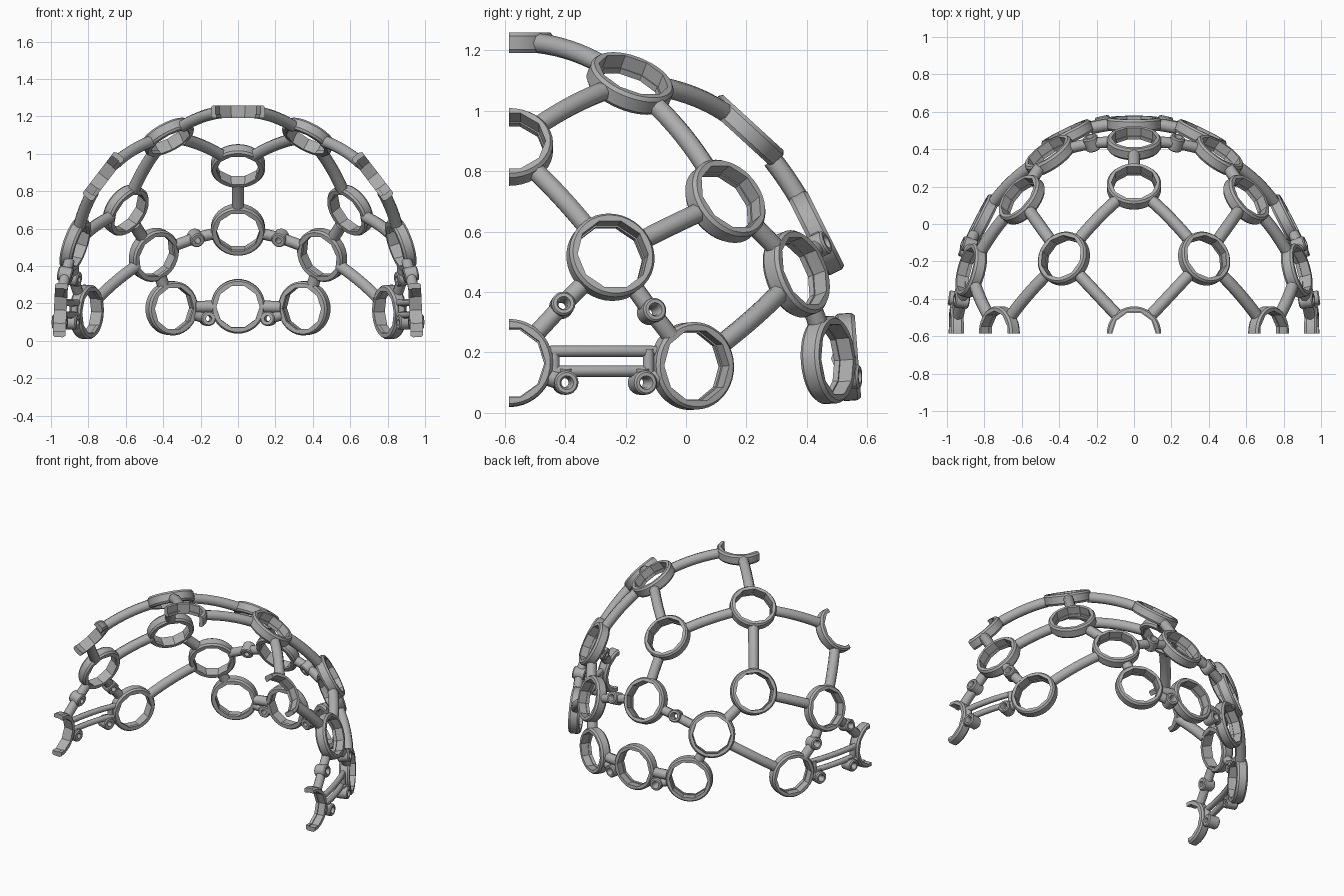
import bpy, bmesh
from math import pi, cos, sin
from mathutils import Vector, Matrix

cube = bpy.data.objects.get("Cube")
if cube:
    bpy.data.objects.remove(cube)

grey = bpy.data.materials.new("mid grey plastic")
grey.use_nodes = True
GREY = (0.42, 0.42, 0.42, 1)
grey.diffuse_color = GREY
grey.node_tree.nodes["Principled BSDF"].inputs["Base Color"].default_value = GREY

# Dome that the whole frame follows
CENTRE = Vector((0, -0.585, 0.1))
RADII = Vector((0.95, 1.145, 1.13))
CUT_Y = -0.585


def to_unit(p):
    q = Vector(p) - CENTRE
    return Vector([q[i] / RADII[i] for i in range(3)])


def from_unit(u):
    return CENTRE + Vector([u[i] * RADII[i] for i in range(3)])


def dome_frame(p):
    """Rotation with local z along the outward normal and local y upward."""
    u = to_unit(p)
    n = Vector([u[i] / RADII[i] for i in range(3)]).normalized()
    up = Vector((0, 0, 1)) if abs(n.z) < 0.95 else Vector((0, 1, 0))
    x = up.cross(n).normalized()
    rot = Matrix((x, n.cross(x), n)).transposed().to_4x4()
    return Matrix.Translation(Vector(p)) @ rot


def lathe(name, p, profile, steps):
    """Closed ring; profile entries are (radius, height, ten_sided)."""
    bm = bmesh.new()
    rows = []
    sector = pi / 5
    for s in range(steps):
        a = 2 * pi * s / steps
        row = []
        for r, h, faceted in profile:
            if faceted:
                r *= cos(sector / 2) / cos(a % sector - sector / 2)
            row.append(bm.verts.new((r * sin(a + sector / 2), r * cos(a + sector / 2), h)))
        rows.append(row)
    n = len(profile)
    for s in range(steps):
        r0, r1 = rows[s], rows[(s + 1) % steps]
        for k in range(n):
            bm.faces.new((r0[k], r0[(k + 1) % n], r1[(k + 1) % n], r1[k]))
    bm.transform(dome_frame(p))
    # Trim at the open front and close the section
    geom = bm.verts[:] + bm.edges[:] + bm.faces[:]
    bmesh.ops.bisect_plane(bm, geom=geom, plane_co=(0, CUT_Y, 0), plane_no=(0, -1, 0), clear_outer=True)
    bmesh.ops.holes_fill(bm, edges=[e for e in bm.edges if e.is_boundary], sides=0)
    bmesh.ops.recalc_face_normals(bm, faces=bm.faces[:])
    me = bpy.data.meshes.new(name)
    bm.to_mesh(me)
    bm.free()
    me.materials.append(grey)
    ob = bpy.data.objects.new(name, me)
    bpy.context.collection.objects.link(ob)
    bpy.ops.object.select_all(action='DESELECT')
    ob.select_set(True)
    bpy.context.view_layer.objects.active = ob
    bpy.ops.object.shade_smooth_by_angle(angle=0.5)


def strut(name, a, b, trim_a, trim_b, radius):
    """Round bar that follows the dome between two points."""
    a, b = Vector(a), Vector(b)
    ua, ub = to_unit(a), to_unit(b)
    length = (b - a).length
    t0, t1 = trim_a / length, 1 - trim_b / length
    cu = bpy.data.curves.new(name, 'CURVE')
    cu.dimensions = '3D'
    cu.bevel_depth = radius
    cu.bevel_resolution = 2
    cu.use_fill_caps = True
    sp = cu.splines.new('POLY')
    count = 9
    sp.points.add(count - 1)
    for i, pt in enumerate(sp.points):
        t = t0 + (t1 - t0) * i / (count - 1)
        size = ua.length * (1 - t) + ub.length * t
        pt.co = (*from_unit(ua.lerp(ub, t).normalized() * size), 1)
    sp.use_smooth = True
    cu.materials.append(grey)
    bpy.context.collection.objects.link(bpy.data.objects.new(name, cu))


RING_PROFILE = [
    (0.136, 0.034, False), (0.145, 0.022, False), (0.145, -0.022, False),
    (0.136, -0.034, False), (0.116, -0.034, True), (0.116, -0.014, True),
    (0.121, -0.014, True), (0.121, 0.034, True)]
BOSS_PROFILE = [
    (0.034, 0.042, False), (0.040, 0.035, False), (0.040, -0.030, False),
    (0.034, -0.036, False), (0.016, -0.036, False), (0.016, 0.025, False),
    (0.023, 0.042, False)]

rings = {
    "crown": (0, -0.585, 1.225),
    "rear_top": (0, 0.20, 0.935),
    "rear_middle": (0, 0.432, 0.595),
    "rear_low": (0, 0.535, 0.185),
    "upper": (0.375, -0.185, 1.09),
    "side_top": (0.72, -0.585, 0.88),
    "upper_rear": (0.60, 0.13, 0.70),
    "rear_corner": (0.45, 0.365, 0.46),
    "side": (0.87, -0.25, 0.515),
    "rear_low_side": (0.355, 0.47, 0.175),
    "low_side": (0.81, 0.02, 0.155),
    "low_front": (0.95, -0.585, 0.165),
}
bosses = {
    "side_front": (0.92, -0.41, 0.355),
    "side_rear": (0.88, -0.115, 0.335),
    "slot_front": (0.95, -0.40, 0.10),
    "slot_rear": (0.89, -0.145, 0.10),
    "rear_mid": (0.225, 0.43, 0.55),
    "rear_base": (0.163, 0.535, 0.12),
}
ring_links = [
    ("crown", "upper"), ("upper", "rear_top"), ("upper", "side_top"),
    ("upper", "upper_rear"), ("side_top", "side"), ("side", "upper_rear"),
    ("upper_rear", "rear_corner"), ("rear_corner", "low_side"),
    ("rear_corner", "rear_low_side"), ("rear_low_side", "rear_low")]
boss_links = [
    ("side_front", "side"), ("side_front", "low_front"),
    ("side_rear", "side"), ("side_rear", "low_side"),
    ("slot_front", "low_front"), ("slot_rear", "low_side"),
    ("rear_mid", "rear_middle"), ("rear_mid", "rear_corner"),
    ("rear_base", "rear_low"), ("rear_base", "rear_low_side")]

# Rings on the centre line
for name, p in rings.items():
    if p[0] == 0:
        lathe(name + "_ring", p, RING_PROFILE, 40)
strut("rear_centre_strut", rings["rear_top"], rings["rear_middle"], 0.13, 0.13, 0.033)

for side, sx in (("left", 1), ("right", -1)):
    def at(p):
        return (p[0] * sx, p[1], p[2])

    # Side rings and screw bosses
    for name, p in rings.items():
        if p[0] > 0:
            lathe(f"{side}_{name}_ring", at(p), RING_PROFILE, 40)
    for name, p in bosses.items():
        lathe(f"{side}_{name}_boss", at(p), BOSS_PROFILE, 20)

    # Struts between rings, and from bosses to rings
    for a, b in ring_links:
        strut(f"{side}_{a}_to_{b}_strut", at(rings[a]), at(rings[b]), 0.13, 0.13, 0.033)
    for a, b in boss_links:
        strut(f"{side}_{a}_boss_to_{b}_strut", at(bosses[a]), at(rings[b]), 0.028, 0.13, 0.03)

    # Slotted bridge between the two low side rings
    for name, z in (("upper", 0.203), ("lower", 0.138)):
        strut(f"{side}_slot_{name}_bar", at((0.955, -0.46, z)), at((0.86, -0.10, z)), 0, 0, 0.019)
    for name, x, y in (("front", 0.95, -0.437), ("rear", 0.875, -0.125)):
        strut(f"{side}_slot_{name}_end", at((x, y, 0.10)), at((x, y, 0.21)), 0.03, 0, 0.019)
    for name in ("slot_front", "slot_rear"):
        x, y, z = bosses[name]
        strut(f"{side}_{name}_neck", at((x, y, z)), at((x, y, 0.145)), 0.028, 0, 0.024)
